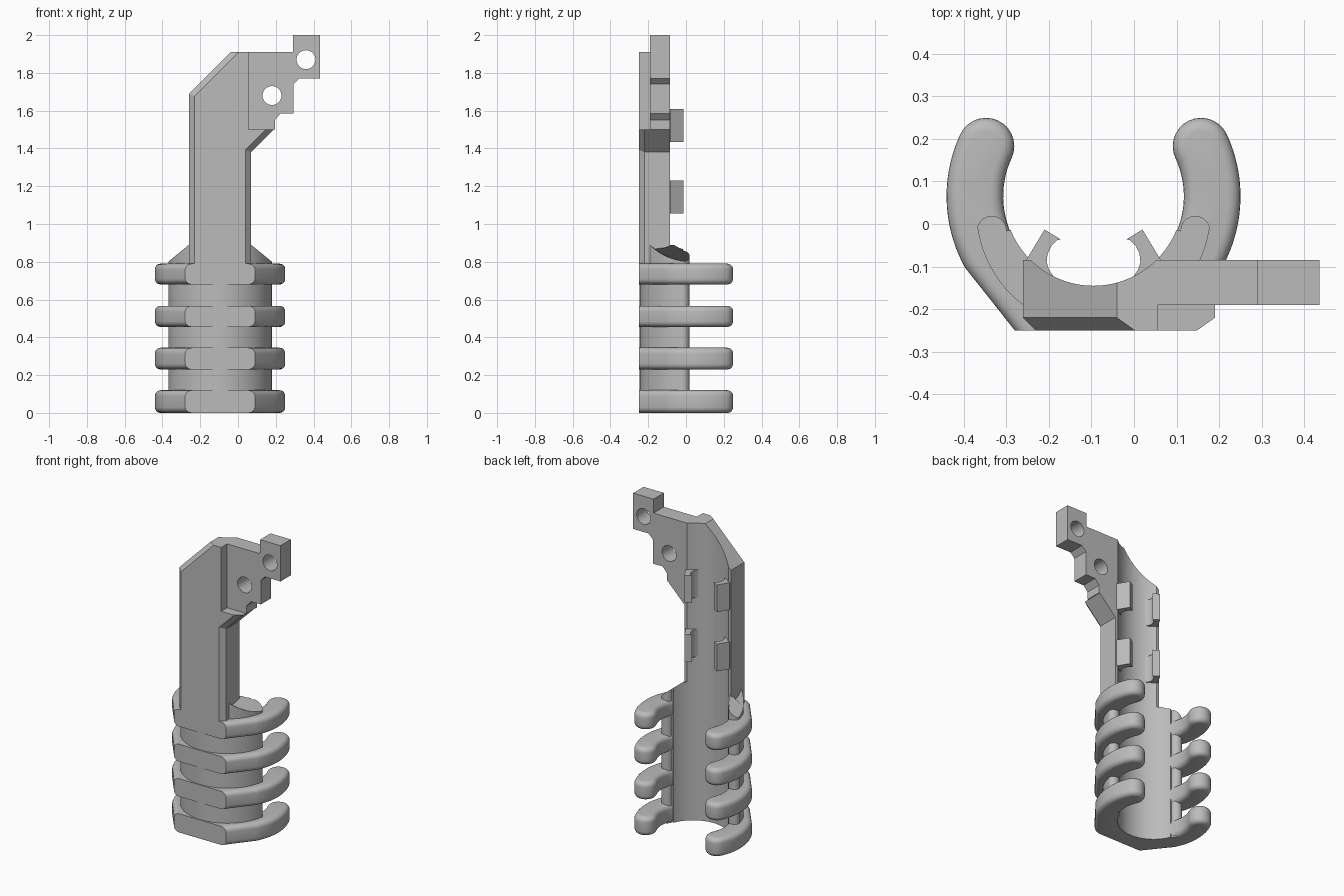
import bpy, bmesh
from math import sin, cos, radians, pi

if "Cube" in bpy.data.objects:
    bpy.data.objects.remove(bpy.data.objects["Cube"])

GREY = bpy.data.materials.new("plain_grey")
GREY.use_nodes = True
colour = (0.5, 0.5, 0.5, 1)
GREY.diffuse_color = colour
GREY.node_tree.nodes["Principled BSDF"].inputs["Base Color"].default_value = colour

CX, CY = -0.095, 0.065      # axis of the bore
BORE = 0.21
FRONT, BACK = -0.25, -0.085


def arc(cx, cy, r, a0, a1, n):
    """Points on an arc, angles in degrees."""
    return [(cx + r * cos(radians(a0 + (a1 - a0) * i / n)),
             cy + r * sin(radians(a0 + (a1 - a0) * i / n))) for i in range(n + 1)]


def mirror(pts):
    """Reflect an outline across the bore axis, keeping its winding."""
    return [(2 * CX - x, y) for x, y in reversed(pts)]


def prism(name, pts, lo, hi, axis="z", edit=None):
    """Extrude an outline along z, or an x-z outline along y."""
    bm = bmesh.new()
    place = (lambda p, h: (p[0], p[1], h)) if axis == "z" else (lambda p, h: (p[0], h, p[1]))
    a = [bm.verts.new(place(p, lo)) for p in pts]
    b = [bm.verts.new(place(p, hi)) for p in pts]
    bm.faces.new(a)
    bm.faces.new(b)
    for i in range(len(pts)):
        j = (i + 1) % len(pts)
        bm.faces.new((a[i], a[j], b[j], b[i]))
    bmesh.ops.recalc_face_normals(bm, faces=bm.faces)
    if edit:
        edit(bm)
    me = bpy.data.meshes.new(name)
    bm.to_mesh(me)
    bm.free()
    me.materials.append(GREY)
    ob = bpy.data.objects.new(name, me)
    bpy.context.collection.objects.link(ob)
    return ob


def finish(ob, cutters=(), bevel=0):
    """Round edges, cut, bake the modifiers and shade."""
    if bevel:
        m = ob.modifiers.new("round", "BEVEL")
        m.width, m.segments = bevel, 5
        m.limit_method, m.angle_limit = "ANGLE", radians(65)
    for c in cutters:
        m = ob.modifiers.new("cut", "BOOLEAN")
        m.operation, m.solver, m.object = "DIFFERENCE", "EXACT", c
    bpy.context.view_layer.update()
    dg = bpy.context.evaluated_depsgraph_get()
    me = bpy.data.meshes.new_from_object(ob.evaluated_get(dg))
    ob.modifiers.clear()
    ob.data = me
    for o in bpy.context.selected_objects:
        o.select_set(False)
    ob.select_set(True)
    bpy.context.view_layer.objects.active = ob
    bpy.ops.object.shade_smooth_by_angle(angle=radians(30))


# Cutters
bore_cut = prism("bore_cutter", arc(CX, CY, BORE, 0, 357, 119), -0.1, 2.1)
front_cut = prism("front_cutter", [(-1, -1), (1, -1), (1, FRONT), (-1, FRONT)], -0.1, 2.1)
hole_cuts = [prism("hole_cutter", arc(x, z, 0.05, 0, 352.5, 47), -0.5, 0.5, "y")
             for x, z in ((0.18, 1.68), (0.36, 1.87))]

# Curved grip ribs: open rings with round tips and a flat front
TIP, R_OUT, R_IN = 25, 0.345, 0.212
MID, HALF = (R_OUT + R_IN) / 2, (R_OUT - R_IN) / 2
tip_x, tip_y = CX + MID * cos(radians(TIP)), CY + MID * sin(radians(TIP))
right_outer = [(0.05, -0.30)] + arc(CX, CY, R_OUT, -29, TIP, 22)
right_tip = arc(tip_x, tip_y, HALF, TIP, TIP + 180, 14)[1:-1]
inner = arc(CX, CY, R_IN, TIP, -180 - TIP, 60)
rib = right_outer + right_tip + inner + mirror(right_outer + right_tip)
for i, (lo, hi) in enumerate(((0, 0.12), (0.23, 0.345), (0.455, 0.567), (0.68, 0.79))):
    finish(prism(f"grip_rib_{i + 1}", rib, lo, hi), [front_cut], bevel=0.03)


# Half sleeve with rounded lips and sloping shoulders
def slope_top(bm):
    for v in bm.verts:
        if v.co.z > 0.5:
            d = min(max(abs(v.co.x - CX), 0.165), 0.275)
            v.co.z = 0.89 - (d - 0.165) * 0.82


outer = arc(CX, 0.03, 0.275, -172, -8, 60)
lip = arc(0.144, -0.016, 0.035, 0, 180, 10)
sleeve = outer + lip + arc(CX, CY, BORE, -22, -158, 48) + mirror(lip)
finish(prism("sleeve", sleeve, 0, 0.8, edit=slope_top))


# Upright spine with chamfered front edges and a flared ledge
def chamfer_front(bm):
    def wanted(e):
        if any(abs(v.co.y - FRONT) > 1e-4 for v in e.verts):
            return False
        a, b = e.verts[0].co, e.verts[1].co
        flat = abs(a.z - b.z) < 1e-4
        step = abs(a.x - 0.055) < 1e-4 and abs(b.x - 0.055) < 1e-4
        return not flat and not step
    bmesh.ops.bevel(bm, geom=[e for e in bm.edges if wanted(e)], offset=0.03,
                    segments=1, affect="EDGES", profile=0.5)


spine = [(-0.26, 0.72), (0.07, 0.72), (0.07, 1.38), (0.19, 1.5), (0.055, 1.5),
         (0.055, 1.91), (-0.04, 1.91), (-0.26, 1.69)]
finish(prism("spine", spine, FRONT, BACK, "y", chamfer_front), [bore_cut])

# Stepped mounting plate with two holes
plate = [(0.055, 1.5), (0.195, 1.5), (0.195, 1.55), (0.225, 1.585), (0.295, 1.585),
         (0.295, 1.74), (0.325, 1.77), (0.435, 1.77), (0.435, 2.0), (0.29, 2.0),
         (0.29, 1.91), (0.055, 1.91)]
finish(prism("mounting_plate", plate, -0.19, BACK, "y"), hole_cuts)

# Hooked clips on the back of the spine
clip = [(-0.25, -0.09), (-0.252, -0.083), (-0.21, -0.013), (-0.172, -0.036),
        (-0.18, -0.038), (-0.193, -0.05), (-0.203, -0.07), (-0.205, -0.09),
        (-0.2, -0.106), (-0.19, -0.122), (-0.2, -0.135)]
for level, lo in (("lower", 1.055), ("upper", 1.435)):
    for side, pts in (("right", clip), ("left", mirror(clip))):
        finish(prism(f"{level}_{side}_clip", pts, lo, lo + 0.175))

for c in [bore_cut, front_cut] + hole_cuts:
    bpy.data.objects.remove(c)
